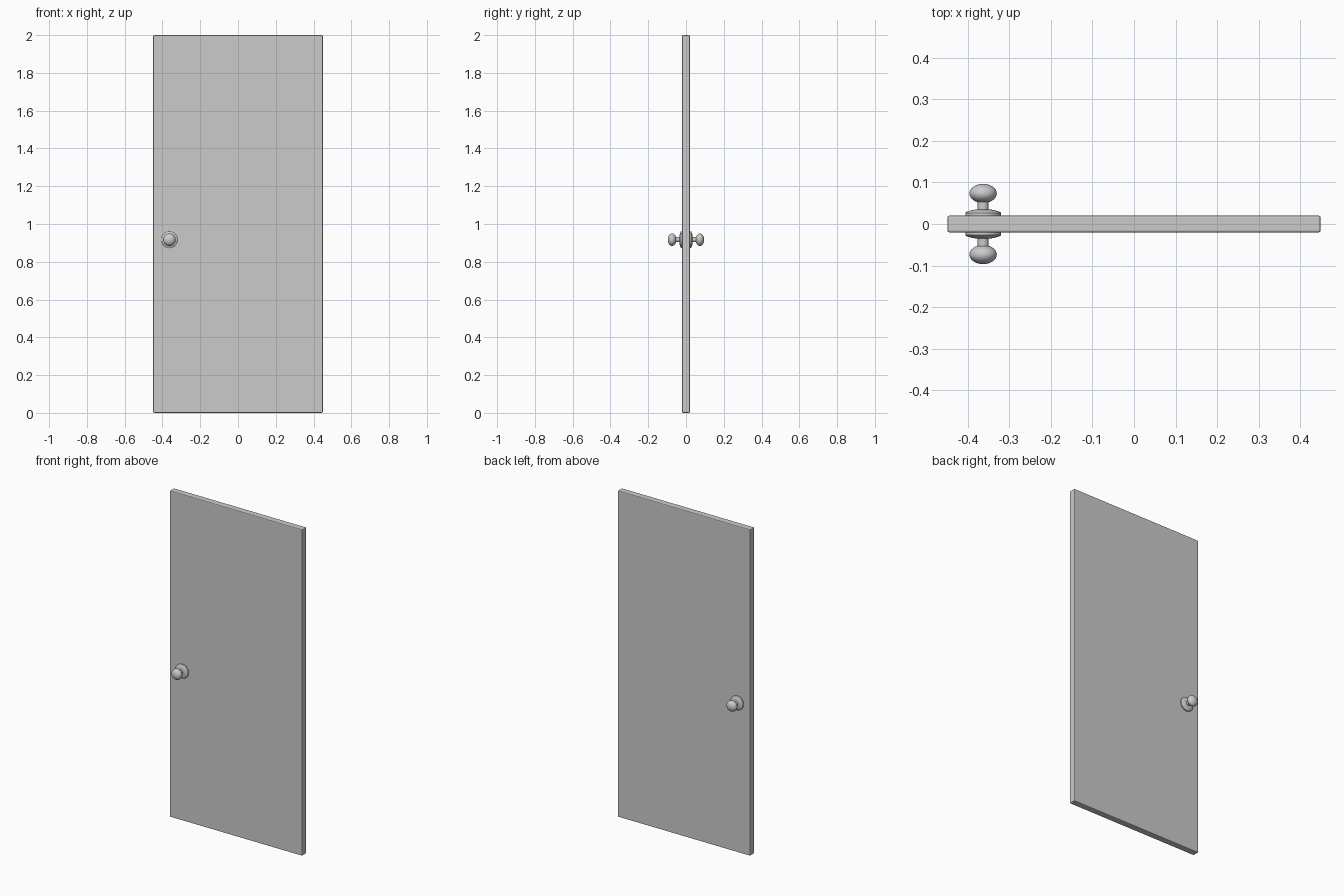
import bpy, math
from mathutils import Matrix

if "Cube" in bpy.data.objects:
    bpy.data.objects.remove(bpy.data.objects["Cube"])

KNOB_X, KNOB_Z = -0.363, 0.917


def lathe(name, profile, side, steps=40):
    """Spin (radius, distance) points around the knob axis, facing side * y."""
    verts, faces = [], []
    n = len(profile)
    for i in range(steps):
        a = 2 * math.pi * i / steps
        for r, d in profile:
            verts.append((r * math.cos(a), side * d, r * math.sin(a)))
    for i in range(steps):
        j = (i + 1) % steps
        for k in range(n - 1):
            f = (i * n + k, j * n + k, j * n + k + 1, i * n + k + 1)
            faces.append(f if side < 0 else f[::-1])
    # end caps
    for k, flip in ((0, side > 0), (n - 1, side < 0)):
        cap = [i * n + k for i in range(steps)]
        faces.append(cap if flip else cap[::-1])
    mesh = bpy.data.meshes.new(name)
    mesh.from_pydata(verts, [], faces)
    bm_fix(mesh)
    ob = bpy.data.objects.new(name, mesh)
    ob.location = (KNOB_X, 0, KNOB_Z)
    bpy.context.collection.objects.link(ob)
    smooth(ob)
    return ob


def bm_fix(mesh):
    import bmesh
    bm = bmesh.new()
    bm.from_mesh(mesh)
    bmesh.ops.recalc_face_normals(bm, faces=bm.faces)
    bm.to_mesh(mesh)
    bm.free()


def smooth(ob):
    bpy.ops.object.select_all(action='DESELECT')
    ob.select_set(True)
    bpy.context.view_layer.objects.active = ob
    bpy.ops.object.shade_smooth_by_angle(angle=math.radians(35))


# door slab with softened edges
bpy.ops.mesh.primitive_cube_add(size=1, location=(0, 0, 1))
door = bpy.context.object
door.name = "door_panel"
door.data.transform(Matrix.Diagonal((0.898, 0.041, 2.0, 1)))
bevel = door.modifiers.new("edge_bevel", 'BEVEL')
bevel.width = 0.005
bevel.segments = 2

# rosette, neck and flattened round grip on each face
rosette = [(0.043, 0.015), (0.043, 0.027), (0.041, 0.029), (0.030, 0.0325),
           (0.020, 0.0345), (0.012, 0.035)]
neck = [(0.013, 0.030), (0.013, 0.055)]
grip = []
for i in range(17):
    t = math.pi * (0.01 + 0.98 * i / 16)
    grip.append((0.033 * math.sin(t), 0.0735 - 0.023 * math.cos(t)))

for label, side in (("front", -1), ("back", 1)):
    lathe(label + "_rosette", rosette, side)
    lathe(label + "_knob_neck", neck, side)
    lathe(label + "_knob", grip, side)
